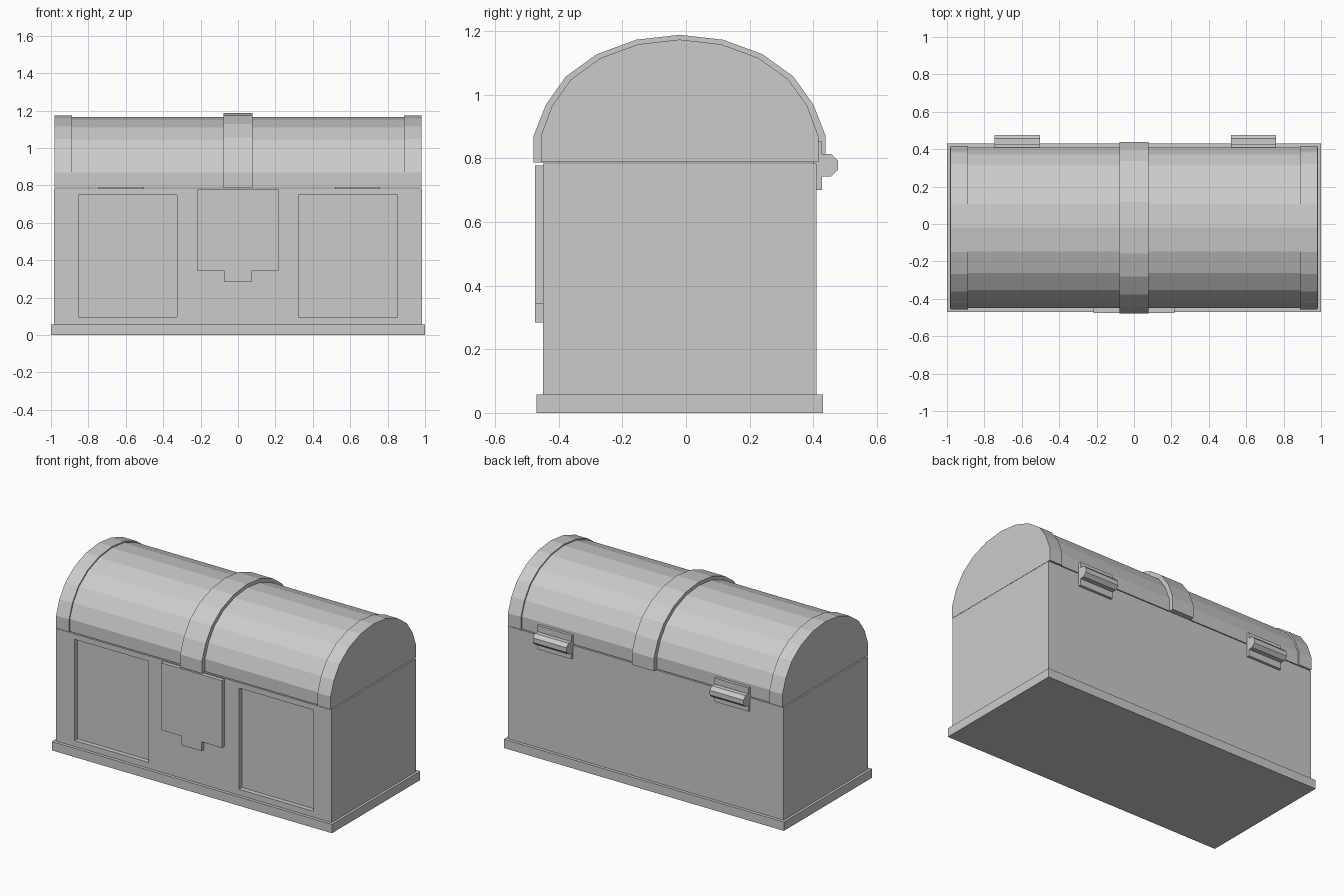
import bpy
from math import cos, sin, pi

if "Cube" in bpy.data.objects:
    bpy.data.objects.remove(bpy.data.objects["Cube"])

CY = -0.02  # depth centre of the chest body


def extrude_x(name, pts, x0, x1):
    """Solid made by sweeping a (y, z) profile, counter-clockwise seen from +x."""
    n = len(pts)
    verts = [(x, y, z) for x in (x0, x1) for y, z in pts]
    faces = [tuple(range(n))[::-1], tuple(range(n, 2 * n))]
    faces += [(i, (i + 1) % n, n + (i + 1) % n, n + i) for i in range(n)]
    me = bpy.data.meshes.new(name)
    me.from_pydata(verts, [], faces)
    ob = bpy.data.objects.new(name, me)
    bpy.context.collection.objects.link(ob)
    return ob


def box(name, x0, x1, y0, y1, z0, z1):
    return extrude_x(name, [(y0, z0), (y1, z0), (y1, z1), (y0, z1)], x0, x1)


def arch(base, a, h, z0=0.788):
    """Ten-sided arched lid profile with short upright walls."""
    pts = [(CY - base, z0), (CY + base, z0), (CY + base, 0.87)]
    pts += [(CY + a * cos(pi * i / 10), 0.87 + h * sin(pi * i / 10)) for i in range(1, 10)]
    return pts + [(CY - base, 0.87)]


# Plinth and box
box("plinth", -1, 1, -0.47, 0.43, 0, 0.057)
chest = box("chest_box", -0.984, 0.984, -0.45, 0.41, 0.05, 0.783)

# Recessed front panels
for side, x0, x1 in (("left", -0.853, -0.325), ("right", 0.323, 0.853)):
    cutter = box("panel_cutter_" + side, x0, x1, -0.55, -0.42, 0.095, 0.748)
    cutter.hide_render = True
    cutter.hide_viewport = True
    cutter.display_type = 'WIRE'
    mod = chest.modifiers.new("panel_" + side, 'BOOLEAN')
    mod.operation = 'DIFFERENCE'
    mod.solver = 'EXACT'
    mod.object = cutter

# Arched lid with end bands and a thicker centre band
extrude_x("lid", arch(0.428, 0.412, 0.295, 0.789), -0.978, 0.978)
extrude_x("lid_band_left", arch(0.436, 0.422, 0.303), -0.98, -0.887)
extrude_x("lid_band_right", arch(0.436, 0.422, 0.303), 0.887, 0.98)
extrude_x("lid_band_centre", arch(0.459, 0.442, 0.318, 0.787), -0.078, 0.078)

# Lock plate with a lower tab
box("lock_plate", -0.217, 0.217, -0.475, -0.445, 0.343, 0.777)
box("lock_tab", -0.072, 0.072, -0.475, -0.445, 0.284, 0.343)

# Rear hinges: flat leaf and octagonal barrel
barrel = [(0.441 + 0.039 * cos(pi * (i + 0.5) / 4), 0.778 + 0.039 * sin(pi * (i + 0.5) / 4))
          for i in range(8)]
for side, x0, x1 in (("left", -0.745, -0.503), ("right", 0.519, 0.76)):
    box("hinge_leaf_" + side, x0, x1, 0.40, 0.427, 0.70, 0.853)
    extrude_x("hinge_barrel_" + side, barrel, x0, x1)
